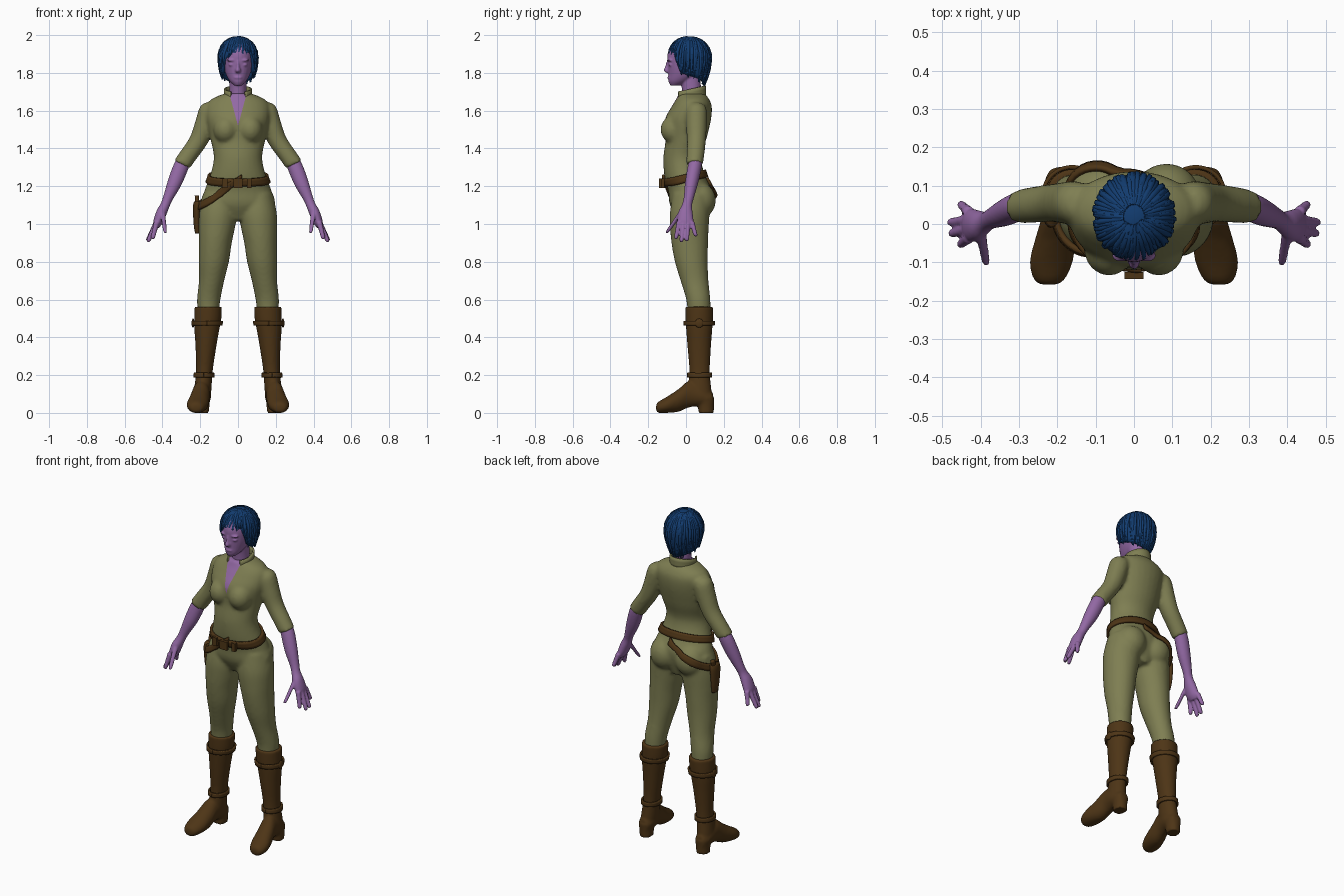
import bpy, bmesh, math, random
from mathutils import Vector, Matrix

random.seed(4)
old = bpy.data.objects.get("Cube")
if old:
    bpy.data.objects.remove(old)


def material(name, rgb):
    m = bpy.data.materials.new(name)
    m.use_nodes = True
    m.diffuse_color = (*rgb, 1)
    bsdf = m.node_tree.nodes["Principled BSDF"]
    bsdf.inputs["Base Color"].default_value = (*rgb, 1)
    bsdf.inputs["Roughness"].default_value = 0.8
    return m


OLIVE = material("olive cloth", (0.21, 0.21, 0.085))
SKIN = material("purple skin", (0.29, 0.14, 0.37))
LEATHER = material("brown leather", (0.075, 0.035, 0.008))
BLUE = material("blue hair", (0.006, 0.045, 0.16))


def spline(rings, steps=4):
    """Catmull-Rom rings between the given ones."""
    p = [Vector(r) for r in rings]
    p = [p[0]] + p + [p[-1]]
    out = []
    for a, b, c, d in zip(p, p[1:], p[2:], p[3:]):
        for i in range(steps):
            t = i / steps
            out.append(b + (c - a) * t / 2 + (2*a - 5*b + 4*c - d) * t*t / 2
                       + (3*b - a - 3*c + d) * t**3 / 2)
    return out + [p[-1]]


def loft(bm, rings, shear=0, upright=False, n=28):
    """Capped skin over ellipses given as (x, y, z, rx, ry)."""
    loops = []
    for x, y, z, rx, ry in spline(rings):
        loop = []
        for i in range(n):
            u = rx * math.cos(math.tau * i / n)
            v = ry * math.sin(math.tau * i / n)
            co = (x + u, y, z + v) if upright else (x + u, y + v, z + shear * u)
            loop.append(bm.verts.new(co))
        loops.append(loop)
    for a, b in zip(loops, loops[1:]):
        for i in range(n):
            j = (i + 1) % n
            bm.faces.new((a[i], a[j], b[j], b[i]))
    bm.faces.new(loops[0])
    bm.faces.new(loops[-1])


def ball(bm, centre, size):
    bmesh.ops.create_uvsphere(bm, u_segments=24, v_segments=16, radius=1,
                              matrix=Matrix.Translation(centre) @ Matrix.Diagonal((*size, 1)))


def mirror(bm):
    new = bmesh.ops.duplicate(bm, geom=bm.verts[:] + bm.edges[:] + bm.faces[:])["geom"]
    bmesh.ops.scale(bm, vec=(-1, 1, 1), verts=[g for g in new if isinstance(g, bmesh.types.BMVert)])


def finish(bm, name, mat):
    bmesh.ops.recalc_face_normals(bm, faces=bm.faces[:])
    mesh = bpy.data.meshes.new(name)
    bm.to_mesh(mesh)
    bm.free()
    mesh.materials.append(mat)
    for f in mesh.polygons:
        f.use_smooth = True
    ob = bpy.data.objects.new(name, mesh)
    bpy.context.collection.objects.link(ob)
    return ob


def fuse(ob, voxel, rounds):
    """Melt overlapping parts into one smooth surface."""
    mod = ob.modifiers.new("fuse", "REMESH")
    mod.mode = "VOXEL"
    mod.voxel_size = voxel
    mod.use_smooth_shade = True
    soft = ob.modifiers.new("soften", "SMOOTH")
    soft.factor, soft.iterations = 0.5, rounds
    deps = bpy.context.evaluated_depsgraph_get()
    mesh = bpy.data.meshes.new_from_object(ob.evaluated_get(deps))
    ob.modifiers.clear()
    ob.data = mesh
    return ob


def band(name, centre, radii, height, zfun, arc, mat, target=None, thick=0.01):
    """Strap around an ellipse; angle 0 is the front."""
    bm = bmesh.new()
    prev = None
    for i in range(49):
        a = arc[0] + (arc[1] - arc[0]) * i / 48
        x = centre[0] + radii[0] * math.sin(a)
        y = centre[1] - radii[1] * math.cos(a)
        z = zfun(x, y)
        col = [bm.verts.new((x, y, z + height * (k / 3 - 0.5))) for k in range(4)]
        if prev:
            for k in range(3):
                bm.faces.new((prev[k], col[k], col[k + 1], prev[k + 1]))
        prev = col
    ob = finish(bm, name, mat)
    if target:
        wrap = ob.modifiers.new("hug", "SHRINKWRAP")
        wrap.target, wrap.offset = target, 0.007
        wrap.wrap_mode = "ABOVE_SURFACE"
    solid = ob.modifiers.new("thickness", "SOLIDIFY")
    solid.thickness, solid.offset = thick, 0
    return ob


# Suit: legs, sleeves, bust and seat mirrored, then the trunk
bm = bmesh.new()
loft(bm, [(.1, .03, 1.16, .085, .1), (.105, .02, 1.06, .1, .105), (.112, .018, .98, .096, .102),
          (.12, .02, .9, .087, .097), (.128, .028, .8, .08, .087), (.14, .045, .7, .067, .074),
          (.155, .065, .6, .062, .064), (.158, .07, .52, .055, .06)])
loft(bm, [(.13, .055, 1.625, .04, .045), (.152, .055, 1.595, .05, .056), (.177, .055, 1.52, .049, .055),
          (.21, .055, 1.44, .044, .05), (.262, .05, 1.365, .042, .047), (.297, .045, 1.315, .042, .044)], .5)
ball(bm, (.065, -.062, 1.5), (.066, .073, .075))
ball(bm, (.085, .072, 1.125), (.088, .086, .095))
mirror(bm)
loft(bm, [(0, .03, 1.02, .06, .07), (0, .02, 1.1, .19, .105), (0, .02, 1.18, .176, .115),
          (0, -.005, 1.25, .15, .109), (0, -.02, 1.35, .128, .1), (0, 0, 1.45, .146, .108),
          (0, .01, 1.55, .166, .122), (0, .03, 1.62, .168, .107), (0, .035, 1.66, .142, .088),
          (0, .03, 1.69, .075, .07)])
suit = fuse(finish(bm, "suit", OLIVE), .01, 5)

# Open neckline cut into the suit
suit.data.materials.append(SKIN)
bm = bmesh.new()
bm.from_mesh(suit.data)
low, slope = 1.52, .27
for s in (1, -1):
    bmesh.ops.bisect_plane(bm, geom=bm.verts[:] + bm.edges[:] + bm.faces[:],
                           plane_co=(0, 0, low), plane_no=(s, 0, -slope))
for f in bm.faces:
    c = f.calc_center_median()
    if c.y < .03 and abs(c.x) < slope * (c.z - low):
        f.material_index = 1
bm.to_mesh(suit.data)
bm.free()

band("collar", (0, .025), (.068, .076), .06, lambda x, y: 1.68 + .22 * y,
     (.6, math.tau - .6), OLIVE)

# Forearms and hands
bm = bmesh.new()
loft(bm, [(.27, .055, 1.37, .03, .033), (.303, .045, 1.3, .036, .037), (.335, .03, 1.22, .034, .035),
          (.37, .015, 1.14, .024, .027), (.386, .005, 1.1, .022, .027), (.405, -.003, 1.06, .025, .038),
          (.425, -.003, 1.01, .022, .043), (.435, -.003, .985, .014, .034)], .5)
fingers = [((.43, -.036, 1.01), (.453, -.054, .92)), ((.435, -.014, 1), (.477, -.025, .905)),
           ((.435, .01, 1), (.48, .004, .91)), ((.43, .031, 1.01), (.452, .052, .935)),
           ((.4, -.02, 1.07), (.385, -.103, .952))]
for base, tip in fingers:
    a, b = Vector(base), Vector(tip)
    loft(bm, [(*a.lerp(b, t), r, r) for t, r in ((0, .015), (.5, .0125), (.9, .011), (1, .006))], .3, n=12)
mirror(bm)
fuse(finish(bm, "forearms_and_hands", SKIN), .005, 2)

# Head and neck
bm = bmesh.new()
loft(bm, [(0, -.058, 1.733, .02, .024), (0, -.037, 1.755, .043, .056), (0, -.012, 1.79, .063, .082),
          (0, 0, 1.84, .077, .097), (0, .008, 1.9, .082, .106), (0, .015, 1.95, .068, .09),
          (0, .015, 1.98, .03, .045)])
loft(bm, [(0, .03, 1.6, .05, .05), (0, .03, 1.7, .045, .05), (0, .02, 1.8, .046, .055)])
loft(bm, [(0, -.09, 1.865, .008, .012), (0, -.096, 1.835, .009, .014), (0, -.1, 1.812, .015, .019),
          (0, -.092, 1.8, .011, .012)], n=12)
ball(bm, (0, -.086, 1.775), (.024, .013, .009))
for s in (1, -1):
    ball(bm, (s * .033, -.081, 1.843), (.018, .012, .008))
    ball(bm, (s * .033, -.083, 1.867), (.026, .016, .007))
    ball(bm, (s * .08, .01, 1.83), (.01, .02, .03))
fuse(finish(bm, "head_and_neck", SKIN), .005, 3)

# Hair: thick cap with an uneven hem, covered with tapered locks
mid = 1.88


def hem(a):
    side = abs(math.remainder(a, math.tau))
    fringe = 1.895 + .25 * .1 * math.sin(a)
    if side < .7:
        return fringe
    if side < 1.1:
        return fringe + (1.8 - fringe) * (side - .7) / .4
    return 1.8 - .065 * (side - 1.1) / (math.pi - 1.1)


def hair_point(a, t, end, puff=1):
    h = (end - mid) / .11
    w = math.sin(t * math.pi / 2)
    z = mid + .11 * (1 + (h - 1) * (1 - math.cos(t * math.pi / 2)))
    k = (z - mid) / .11
    r = math.sqrt(max(0, 1 - k * k)) if k > 0 else 1 - .16 * k * k
    r = max(r, .02 * w) * puff
    return Vector((.102 * r * math.sin(a), .018 - .112 * r * math.cos(a), z))


bm = bmesh.new()
prev = None
for i in range(65):
    a = math.tau * i / 64
    col = [bm.verts.new(hair_point(a, k / 12, hem(a))) for k in range(13)]
    if prev:
        for k in range(12):
            bm.faces.new((prev[k], col[k], col[k + 1], prev[k + 1]))
    prev = col
bmesh.ops.remove_doubles(bm, verts=bm.verts[:], dist=.0004)
cap = finish(bm, "hair_cap", BLUE)
thick = cap.modifiers.new("thickness", "SOLIDIFY")
thick.thickness, thick.offset = .016, -1

locks = bpy.data.curves.new("hair_locks", "CURVE")
locks.dimensions = "3D"
locks.bevel_depth, locks.bevel_resolution = .009, 1
for i in range(72):
    a = math.tau * i / 72 + random.uniform(-.04, .04)
    turn = random.uniform(-.25, .1)
    end = hem(a + turn) - random.uniform(-.012, .015)
    sp = locks.splines.new("POLY")
    sp.points.add(8)
    for k, pt in enumerate(sp.points):
        t = .12 + .88 * k / 8
        pt.co = (*hair_point(a + turn * t * t, t, end, random.uniform(.97, 1.02)), 1)
        pt.radius = .15 + .85 * math.sin(math.pi * min(1, .08 + .9 * t)) ** .6
    sp.use_smooth = True
locks.materials.append(BLUE)
bpy.context.collection.objects.link(bpy.data.objects.new("hair_locks", locks))

# Boots: shaft with cuff, foot and heel block
bm = bmesh.new()
loft(bm, [(.158, .07, .562, .073, .074), (.16, .07, .5, .072, .073), (.165, .07, .44, .066, .069),
          (.17, .07, .35, .055, .062), (.178, .072, .22, .044, .054), (.186, .072, .13, .046, .062),
          (.19, .08, .08, .045, .06)])
loft(bm, [(.19, .143, .07, .03, .035), (.19, .09, .085, .047, .05), (.195, .02, .1, .046, .07),
          (.205, -.04, .066, .053, .06), (.216, -.1, .043, .056, .043), (.221, -.145, .03, .04, .03),
          (.222, -.158, .027, .02, .017)], upright=True)
loft(bm, [(.19, .106, 0, .038, .042), (.19, .106, .03, .038, .042), (.19, .104, .08, .044, .046)])
mirror(bm)
boots = fuse(finish(bm, "boots", LEATHER), .008, 3)
for s, side in ((1, "left"), (-1, "right")):
    for part, x, z, r in (("cuff", .163, .475, .075), ("ankle", .181, .2, .053)):
        band(f"{side}_{part}_strap", (s * x, .07), (r, r), .025, lambda px, py: z,
             (0, math.tau), LEATHER, boots)
    bm = bmesh.new()
    ball(bm, (s * .238, .07, .475), (.008, .022, .024))
    finish(bm, f"{side}_cuff_buckle", LEATHER)

# Belt, slung strap, buckle and holster
band("belt", (0, -.02), (.165, .125), .045, lambda x, y: 1.243 + .22 * y, (0, math.tau), LEATHER, suit, .014)
band("holster_strap", (0, .01), (.212, .15), .042, lambda x, y: 1.225 + .6 * x,
     (.1, -math.pi - .15), LEATHER, suit, .014)
for x, w in ((0, .05), (-.07, .03), (.06, .024)):
    bm = bmesh.new()
    bmesh.ops.create_cube(bm, size=1, matrix=Matrix.Translation((x, -.134 + x * x * 3, 1.215))
                          @ Matrix.Diagonal((w, .018, .05, 1)))
    finish(bm, "belt_buckle", LEATHER).data.shade_flat()
bm = bmesh.new()
loft(bm, [(-.212, .03, 1.12, .02, .036), (-.217, .03, 1.09, .021, .04), (-.217, .03, 1, .018, .031),
          (-.214, .03, .95, .013, .022)])
loft(bm, [(-.215, .04, 1.1, .012, .018), (-.218, .055, 1.15, .011, .015)])
finish(bm, "holster", LEATHER)
